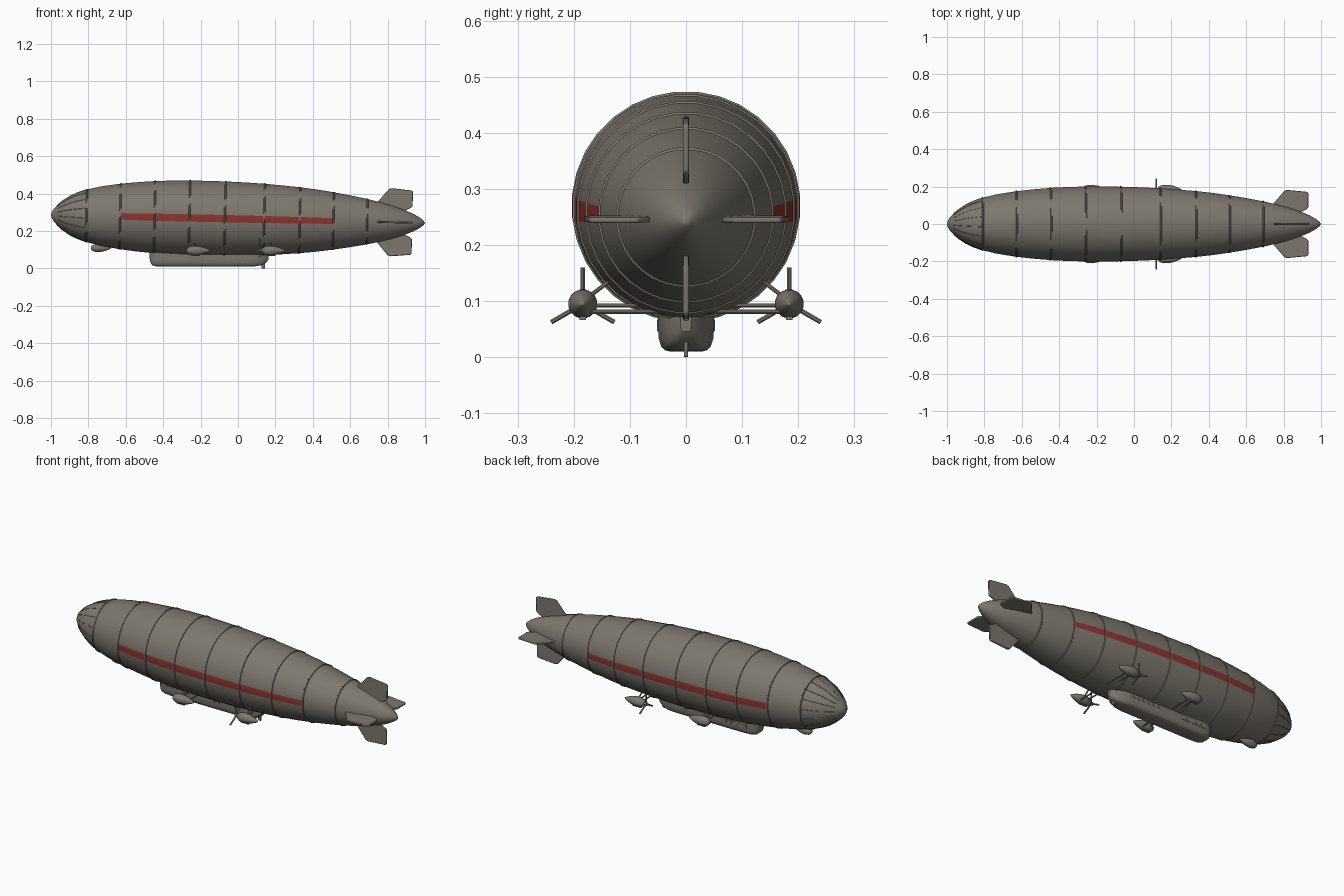
import bpy, bmesh, math
from mathutils import Vector, Matrix

if "Cube" in bpy.data.objects:
    bpy.data.objects.remove(bpy.data.objects["Cube"])


def material(name, rgb):
    m = bpy.data.materials.new(name)
    m.diffuse_color = (*rgb, 1)
    m.use_nodes = True
    m.node_tree.nodes["Principled BSDF"].inputs["Base Color"].default_value = m.diffuse_color
    return m


GREY = material("warm grey", (0.205, 0.188, 0.158))
RED = material("stripe red", (0.27, 0.034, 0.028))

# The hull axis dips slightly towards the tail
HULL = Matrix.Translation((0, 0, 0.2645)) @ Matrix.Rotation(0.0215, 4, 'Y')
SIDES = 32


def make(name, bm, matrix=None, mats=(GREY,), bevel=0):
    bmesh.ops.recalc_face_normals(bm, faces=bm.faces)
    me = bpy.data.meshes.new(name)
    bm.to_mesh(me)
    bm.free()
    if matrix:
        me.transform(matrix)
    for m in mats:
        me.materials.append(m)
    ob = bpy.data.objects.new(name, me)
    bpy.context.collection.objects.link(ob)
    if bevel:
        mod = ob.modifiers.new("bevel", 'BEVEL')
        mod.width, mod.segments = bevel, 2
    return ob


def loft(bm, rings, closed=False, cap=False):
    """Skin a list of equally sized point loops."""
    vs = [[bm.verts.new(p) for p in ring] for ring in rings]
    n = len(vs[0])
    pairs = list(zip(vs, vs[1:])) + ([(vs[-1], vs[0])] if closed else [])
    for a, b in pairs:
        for i in range(n):
            j = (i + 1) % n
            bm.faces.new((a[i], a[j], b[j], b[i]))
    if cap:
        bm.faces.new(vs[0])
        bm.faces.new(vs[-1])
    bmesh.ops.remove_doubles(bm, verts=bm.verts, dist=1e-5)


def circle(x, r, n=SIDES):
    angles = [(k + 0.5) * 2 * math.pi / n for k in range(n)]
    return [(x, r * math.cos(a), r * math.sin(a)) for a in angles]


def tube(bm, a, b, r, n=8):
    a, b = Vector(a), Vector(b)
    rot = (b - a).to_track_quat('X', 'Z').to_matrix()
    loft(bm, [[p + rot @ Vector(c) for c in circle(0, r, n)] for p in (a, b)], cap=True)


def box(bm, center, size):
    bmesh.ops.create_cube(bm, size=1, matrix=Matrix.Translation(center) @ Matrix.Diagonal((*size, 1)))


# Hull: lathed envelope profile (x, radius)
PROFILE = [(-1, 0), (-.996, .016), (-.985, .034), (-.965, .056), (-.94, .077), (-.9, .104),
           (-.86, .123), (-.81, .141), (-.73, .16), (-.63, .176), (-.54, .186), (-.446, .194),
           (-.35, .199), (-.26, .201), (-.16, .201), (-.07, .2), (.035, .197), (.14, .192),
           (.235, .185), (.33, .177), (.42, .167), (.51, .154), (.6, .139), (.69, .122),
           (.76, .106), (.83, .087), (.89, .067), (.94, .046), (.975, .026), (.993, .011), (1, 0)]


def radius(x):
    for (x0, r0), (x1, r1) in zip(PROFILE, PROFILE[1:]):
        if x0 <= x <= x1:
            return r0 + (r1 - r0) * (x - x0) / (x1 - x0)


bm = bmesh.new()
loft(bm, [circle(x, r) for x, r in PROFILE])
# red stripe: the one row of faces facing straight sideways
for f in bm.faces:
    c = f.calc_center_median()
    if -.63 < c.x < .51 and abs(c.z) < 0.005:
        f.material_index = 1
make("hull", bm, HULL, (GREY, RED))

# Raised frame rings around the hull
bm = bmesh.new()
for x in (-.81, -.63, -.446, -.26, -.07, .14, .33, .51, .69):
    w, h = 0.006, 0.003
    loft(bm, [circle(x - w, radius(x - w) - .002), circle(x - w * .5, radius(x) + h),
              circle(x + w * .5, radius(x) + h), circle(x + w, radius(x + w) - .002)], closed=True)
make("frame_rings", bm, HULL)

# Fine ribs on the nose cap
bm = bmesh.new()
nose = [p for p in PROFILE if -.97 < p[0] < -.80]
for k in range(16):
    a = (k + .25) * math.pi / 8
    pts = [(x, r * math.cos(a), r * math.sin(a)) for x, r in nose]
    for p, q in zip(pts, pts[1:]):
        tube(bm, p, q, 0.0018, 5)
make("nose_ribs", bm, HULL)

# Four tail fins (x, distance from axis)
FIN = [(.73, .09), (.755, .12), (.805, .178), (.82, .182), (.925, .172),
       (.932, .166), (.932, .088), (.925, .08), (.885, .06), (.8, .05)]
for k, name in enumerate(("top_fin", "left_fin", "bottom_fin", "right_fin")):
    bm = bmesh.new()
    loft(bm, [[(x, y, r) for x, r in FIN] for y in (-.005, .005)], cap=True)
    make(name, bm, HULL @ Matrix.Rotation(k * math.pi / 2, 4, 'X'), bevel=0.003)

# Gondola: U-shaped section lofted along x (x, half width, floor height)
HALF = [(1, 1), (1, .5), (.97, .28), (.88, .11), (.74, .03), (.55, 0)]
SECTION = HALF + [(-y, z) for y, z in reversed(HALF)]
STATIONS = [(-.472, .016, .05), (-.468, .028, .03), (-.458, .038, .016), (-.435, .046, .011),
            (-.39, .05, .01), (.05, .05, .01), (.09, .045, .011), (.125, .035, .017),
            (.15, .022, .03), (.163, .01, .046)]
bm = bmesh.new()
loft(bm, [[(x, y * w, floor + z * (.092 - floor)) for y, z in SECTION]
          for x, w, floor in STATIONS], cap=True)
make("gondola", bm)

# Gondola windows on both sides, and the tail bumper underneath
bm = bmesh.new()
for s in (-1, 1):
    for i in range(5):
        box(bm, (-.40 + i * .031, s * .05, .057), (.022, .004, .02))
    for i in range(6):
        box(bm, (-.12 + i * .032, s * .05, .06), (.014, .004, .013))
make("gondola_windows", bm)
bm = bmesh.new()
box(bm, (.135, 0, .018), (.02, .008, .036))
make("tail_bumper", bm, bevel=0.003)

# Engine pods: blunt nose, pointed tail (fraction of length, fraction of radius)
POD = [(0, 0), (.02, .35), (.07, .65), (.16, .88), (.3, 1), (.45, .98),
       (.6, .85), (.75, .64), (.88, .38), (.97, .14), (1, 0)]


def pod(name, x, y, z, length, r):
    bm = bmesh.new()
    loft(bm, [circle(t * length, q * r, 16) for t, q in POD])
    make(name, bm, Matrix.Translation((x, y, z)))


pod("nose_pod", -.787, 0, .109, .11, .022)
bm = bmesh.new()
for x in (-.76, -.72):
    tube(bm, (x, 0, .11), (x, 0, .16), .004)
make("nose_pod_struts", bm)

Y, Z = .184, .095
for s, side in ((-1, "left"), (1, "right")):
    for place, x in (("middle", -.277), ("rear", .125)):
        pod(f"{place}_{side}_pod", x, s * Y, Z, .13, .026)
        bm = bmesh.new()
        for dx, dz in ((.035, -.003), (.075, -.014)):
            tube(bm, (x + dx, s * Y, Z + dz), (x + dx, s * .03, Z + dz), .004)
        tube(bm, (x + .05, s * Y, Z + .005), (x + .05, s * .12, .148), .004)
        box(bm, (x + .05, s * Y, .07), (.05, .012, .008))
        make(f"{place}_{side}_struts", bm)
    # Three-bladed propeller in front of the rear pod
    bm = bmesh.new()
    for k in range(3):
        a = math.pi / 2 + k * 2 * math.pi / 3
        d = Vector((0, math.cos(a), math.sin(a)))
        tube(bm, (0, 0, 0), d * .065, .0045)
    tube(bm, (-.008, 0, 0), (.014, 0, 0), .009, 12)
    make(f"{side}_propeller", bm, Matrix.Translation((.12, s * Y, Z)))

# Smooth shading with crisp edges
bpy.ops.object.select_all(action='SELECT')
bpy.context.view_layer.objects.active = bpy.data.objects["hull"]
bpy.ops.object.shade_smooth_by_angle(angle=math.radians(35))
